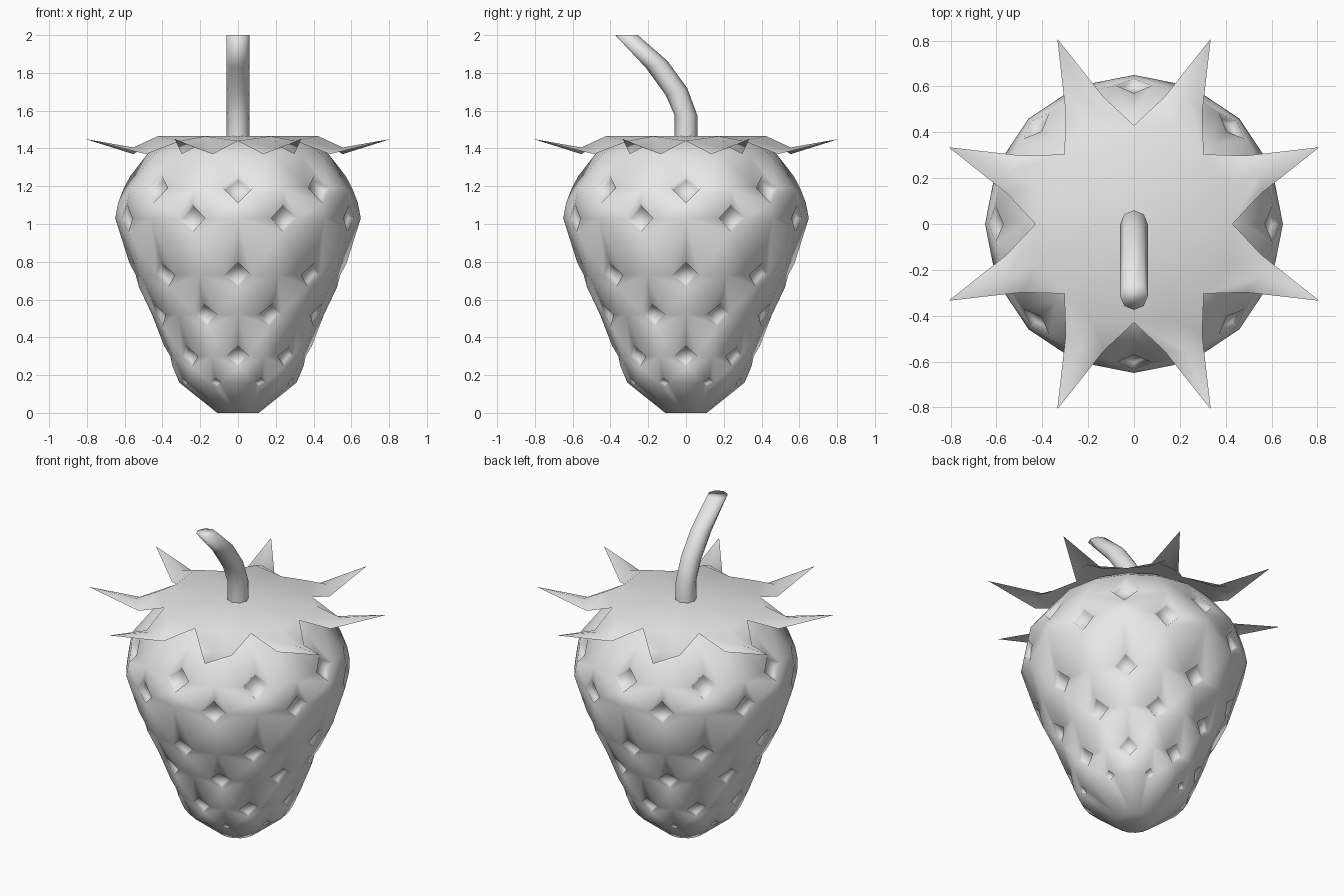
import bpy, bmesh
from math import sin, cos, pi
from mathutils import Vector, Matrix

cube = bpy.data.objects.get("Cube")
if cube:
    bpy.data.objects.remove(cube)

GREY = (0.8, 0.8, 0.8, 1)
mat = bpy.data.materials.new("light_grey")
mat.use_nodes = True
mat.diffuse_color = GREY
mat.node_tree.nodes["Principled BSDF"].inputs["Base Color"].default_value = GREY


def polar(r, turn, z):
    """Point at radius r; turn counts sixteenths of a circle from +x."""
    a = turn * pi / 8
    return Vector((r * cos(a), r * sin(a), z))


def bridge(bm, low, high):
    n = len(low)
    for i in range(n):
        j = (i + 1) % n
        bm.faces.new((low[i], low[j], high[j], high[i]))


def finish(bm, name):
    mesh = bpy.data.meshes.new(name)
    bm.to_mesh(mesh)
    bm.free()
    for p in mesh.polygons:
        p.use_smooth = True
    mesh.materials.append(mat)
    obj = bpy.data.objects.new(name, mesh)
    bpy.context.collection.objects.link(obj)
    return obj


# Fruit body: z, radius, seed size, first seeded column
RINGS = [(0, 0.11, 0, 0), (0.16, 0.31, 0.03, 1), (0.30, 0.37, 0.06, 0),
         (0.52, 0.455, 0.065, 1), (0.73, 0.555, 0.07, 0),
         (1.03, 0.65, 0.075, 1), (1.19, 0.62, 0.08, 0),
         (1.37, 0.48, 0, 0), (1.44, 0.38, 0, 0)]
bm = bmesh.new()
rings = [[bm.verts.new(polar(r, i, z)) for i in range(16)] for z, r, s, f in RINGS]
for low, high in zip(rings, rings[1:]):
    bridge(bm, low, high)
bm.faces.new(rings[0][::-1])
bm.faces.new(rings[-1])

# Seed pits: cut a diamond at every second corner and sink it
pits = []
for ring, (z, r, size, first) in zip(rings, RINGS):
    if size:
        cut = bmesh.ops.bevel(bm, geom=ring[first::2], offset=size, offset_type='OFFSET',
                              segments=1, profile=0.5, affect='VERTICES')
        pits += [(f, size) for f in cut["faces"]]
bm.normal_update()
for face, size in pits:
    normal = face.normal.copy()
    bmesh.ops.inset_individual(bm, faces=[face], thickness=size * 0.15, depth=0)
    for v in face.verts:
        v.co -= normal * size * 0.35
bmesh.ops.recalc_face_normals(bm, faces=bm.faces)
finish(bm, "fruit_body")

# Leaf crown: flat cap with eight folded pointed leaves
bm = bmesh.new()
hub = bm.verts.new((0, 0, 1.465))
valleys = [bm.verts.new(polar(0.43, 2 * k, 1.44)) for k in range(8)]
for k in range(8):
    mid = 2 * k + 1
    base = bm.verts.new(polar(0.46, mid, 1.465))
    ridge = bm.verts.new(polar(0.6, mid, 1.405))
    tip = bm.verts.new(polar(0.875, mid, 1.45))
    for side, valley in ((-1, valleys[k]), (1, valleys[(k + 1) % 8])):
        edge = bm.verts.new(polar(0.57, mid + side * 0.4, 1.37))
        for loop in ((hub, valley, base), (valley, edge, ridge, base), (edge, tip, ridge)):
            bm.faces.new(loop if side < 0 else loop[::-1])
finish(bm, "leaf_crown")

# Bent stem: y, z, tilt of each section
PATH = [(0, 1.44, 0), (0, 1.575, 0), (-0.05, 1.70, 0.3), (-0.155, 1.845, 0.3), (-0.315, 2, 0)]
bm = bmesh.new()
sections = []
for y, z, tilt in PATH:
    turn = Matrix.Rotation(tilt, 3, 'X')
    sections.append([bm.verts.new(turn @ polar(0.06, 2 * i, 0) + Vector((0, y, z)))
                     for i in range(8)])
for low, high in zip(sections, sections[1:]):
    bridge(bm, low, high)
bm.faces.new(sections[-1])
finish(bm, "stem")
